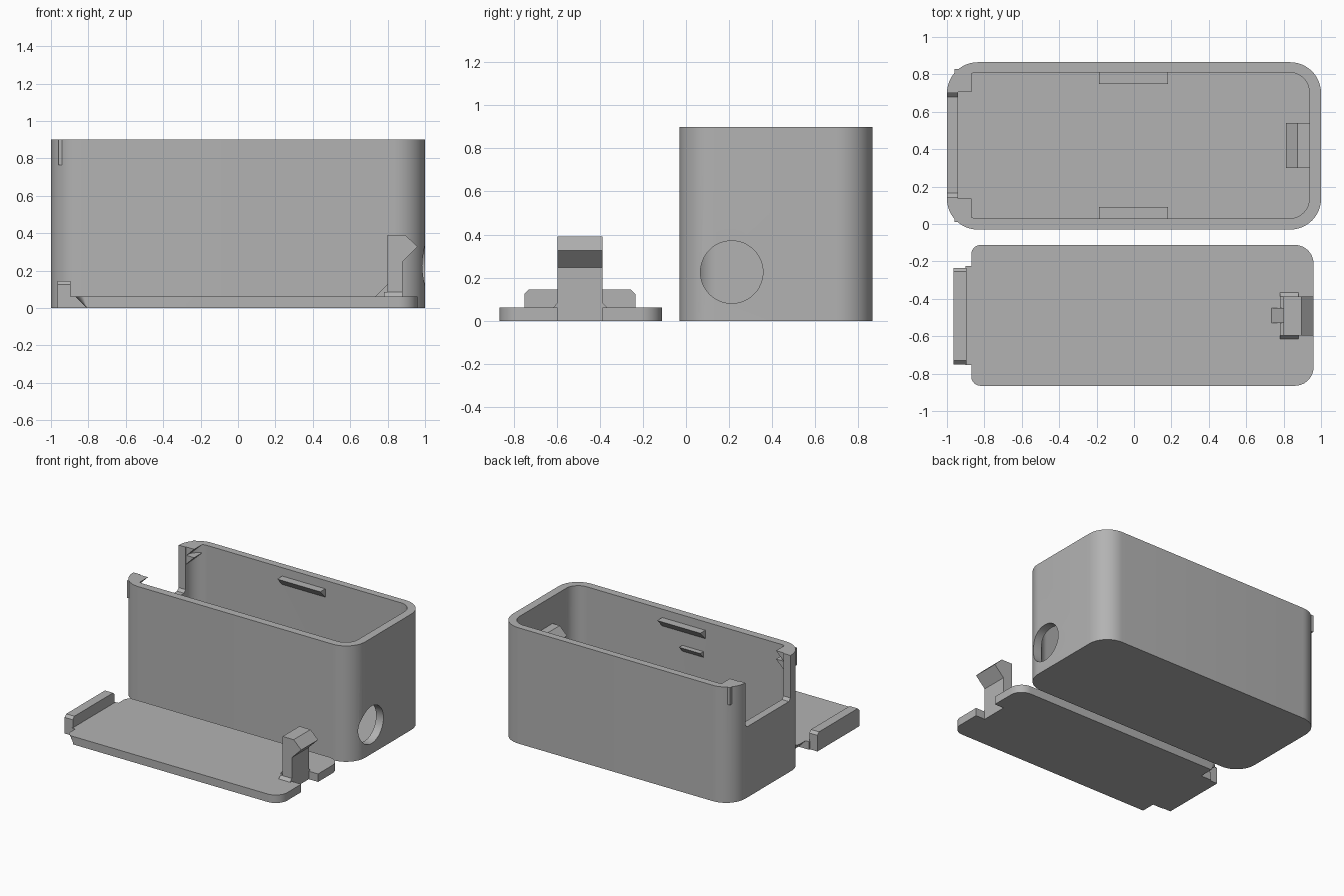
import bpy, bmesh, math
from mathutils import Vector

if "Cube" in bpy.data.objects:
    bpy.data.objects.remove(bpy.data.objects["Cube"])

grey = bpy.data.materials.new("plain grey")
grey.diffuse_color = (0.45, 0.45, 0.45, 1)
grey.use_nodes = True
grey.node_tree.nodes["Principled BSDF"].inputs["Base Color"].default_value = grey.diffuse_color


def extrude(name, points, place, a, b):
    """Prism of a 2D profile between levels a and b; place maps (u, v, level) to xyz."""
    bm = bmesh.new()
    low = [bm.verts.new(place(u, v, a)) for u, v in points]
    top = [bm.verts.new(place(u, v, b)) for u, v in points]
    bm.faces.new(low)
    bm.faces.new(top)
    n = len(points)
    for i in range(n):
        bm.faces.new((low[i], low[(i + 1) % n], top[(i + 1) % n], top[i]))
    bmesh.ops.recalc_face_normals(bm, faces=bm.faces)
    mesh = bpy.data.meshes.new(name)
    bm.to_mesh(mesh)
    bm.free()
    mesh.materials.append(grey)
    ob = bpy.data.objects.new(name, mesh)
    bpy.context.collection.objects.link(ob)
    return ob


def along_x(u, v, t): return Vector((t, u, v))   # profile in y, z
def along_y(u, v, t): return Vector((u, t, v))   # profile in x, z
def along_z(u, v, t): return Vector((u, v, t))   # profile in x, y


def rounded(x0, x1, y0, y1, r_left, r_right, n=12):
    pts = []
    for cx, cy, r, start in ((x1 - r_right, y1 - r_right, r_right, 0),
                             (x0 + r_left, y1 - r_left, r_left, 90),
                             (x0 + r_left, y0 + r_left, r_left, 180),
                             (x1 - r_right, y0 + r_right, r_right, 270)):
        for i in range(n + 1):
            t = math.radians(start + 90 * i / n)
            pts.append((cx + r * math.cos(t), cy + r * math.sin(t)))
    return pts


def rect(x0, x1, y0, y1):
    return [(x0, y0), (x1, y0), (x1, y1), (x0, y1)]


def combine(ob, other, operation):
    m = ob.modifiers.new("combine", 'BOOLEAN')
    m.operation, m.solver, m.object = operation, 'EXACT', other
    bpy.context.view_layer.objects.active = ob
    bpy.ops.object.modifier_apply(modifier=m.name)
    bpy.data.objects.remove(other)


def smooth(ob):
    bpy.ops.object.select_all(action='DESELECT')
    ob.select_set(True)
    bpy.context.view_layer.objects.active = ob
    bpy.ops.object.shade_smooth_by_angle(angle=math.radians(30))


# Case: rounded block, hollowed out
case = extrude("case", rounded(-1, 1, -0.03, 0.865, 0.165, 0.165), along_z, 0, 0.9)
combine(case, extrude("cavity", rounded(-0.94, 0.937, 0.03, 0.81, 0.105, 0.105),
                      along_z, 0.06, 1.0), 'DIFFERENCE')

# Lips and ledges holding the hinge end of the lid
lip = [(-0.96, 0.9), (-0.87, 0.9), (-0.935, 0.835), (-0.87, 0.835),
       (-0.94, 0.765), (-0.96, 0.765)]
for y0, y1 in ((0.01, 0.137), (0.705, 0.83)):
    combine(case, extrude("lip", lip, along_y, y0, y1), 'UNION')

# Slot for the lid tab in the left wall, lower corners chamfered
slot = [(0.145, 1.0), (0.145, 0.57), (0.165, 0.55), (0.68, 0.55), (0.70, 0.57), (0.70, 1.0)]
combine(case, extrude("slot", slot, along_x, -1.1, -0.938), 'DIFFERENCE')

# Lid rests on both long walls
for wall, s in ((0.03, 1), (0.81, -1)):
    rest = [(wall - s * 0.02, 0.835), (wall + s * 0.062, 0.835),
            (wall, 0.77), (wall - s * 0.02, 0.77)]
    combine(case, extrude("rest", rest, along_x, -0.187, 0.183), 'UNION')

# Small board catch on the front wall
catch = [(0.01, 0.665), (0.07, 0.665), (0.03, 0.62), (0.01, 0.62)]
combine(case, extrude("board_catch", catch, along_x, -0.17, 0.01), 'UNION')

# Clip catch on the right wall
catch = [(0.96, 0.69), (0.875, 0.69), (0.812, 0.627), (0.937, 0.502), (0.96, 0.502)]
combine(case, extrude("clip_catch", catch, along_y, 0.30, 0.54), 'UNION')

# Round cable hole
ring = [(0.212 + 0.145 * math.cos(math.tau * i / 48),
         0.226 + 0.145 * math.sin(math.tau * i / 48)) for i in range(48)]
combine(case, extrude("hole", ring, along_x, 0.85, 1.1), 'DIFFERENCE')
smooth(case)

# Lid: plate with its left end undercut
lid = extrude("lid", rounded(-0.87, 0.96, -0.865, -0.112, 0.05, 0.1), along_z, 0, 0.062)
for v in lid.data.vertices:
    if v.co.z < 0.01:
        v.co.x = max(v.co.x, -0.81)
combine(lid, extrude("neck", rect(-0.9, -0.75, -0.755, -0.225), along_z, 0, 0.062), 'UNION')
combine(lid, extrude("clip_notch", rect(0.88, 1.1, -0.595, -0.388), along_z, -0.1, 0.2),
        'DIFFERENCE')
smooth(lid)

# Tab on the left end of the lid
tab = [(-0.75, 0), (-0.235, 0), (-0.235, 0.125), (-0.255, 0.145), (-0.73, 0.145), (-0.75, 0.125)]
extrude("lid_tab", tab, along_x, -0.965, -0.895)

# Spring clip with hooked end
hook = [(0.80, 0.03), (0.88, 0.03), (0.88, 0.247), (0.96, 0.327), (0.895, 0.39), (0.80, 0.39)]
extrude("lid_clip", hook, along_y, -0.595, -0.388)

# Clip foot: flared collar and a narrow rib behind
foot = [(-0.615, 0.05), (-0.615, 0.062), (-0.595, 0.085), (-0.388, 0.085),
        (-0.365, 0.062), (-0.365, 0.05)]
extrude("clip_foot", foot, along_x, 0.78, 0.879)
rib = [(0.735, 0.062), (0.735, 0.05), (0.81, 0.05), (0.81, 0.127), (0.80, 0.127)]
extrude("clip_rib", rib, along_y, -0.53, -0.45)
